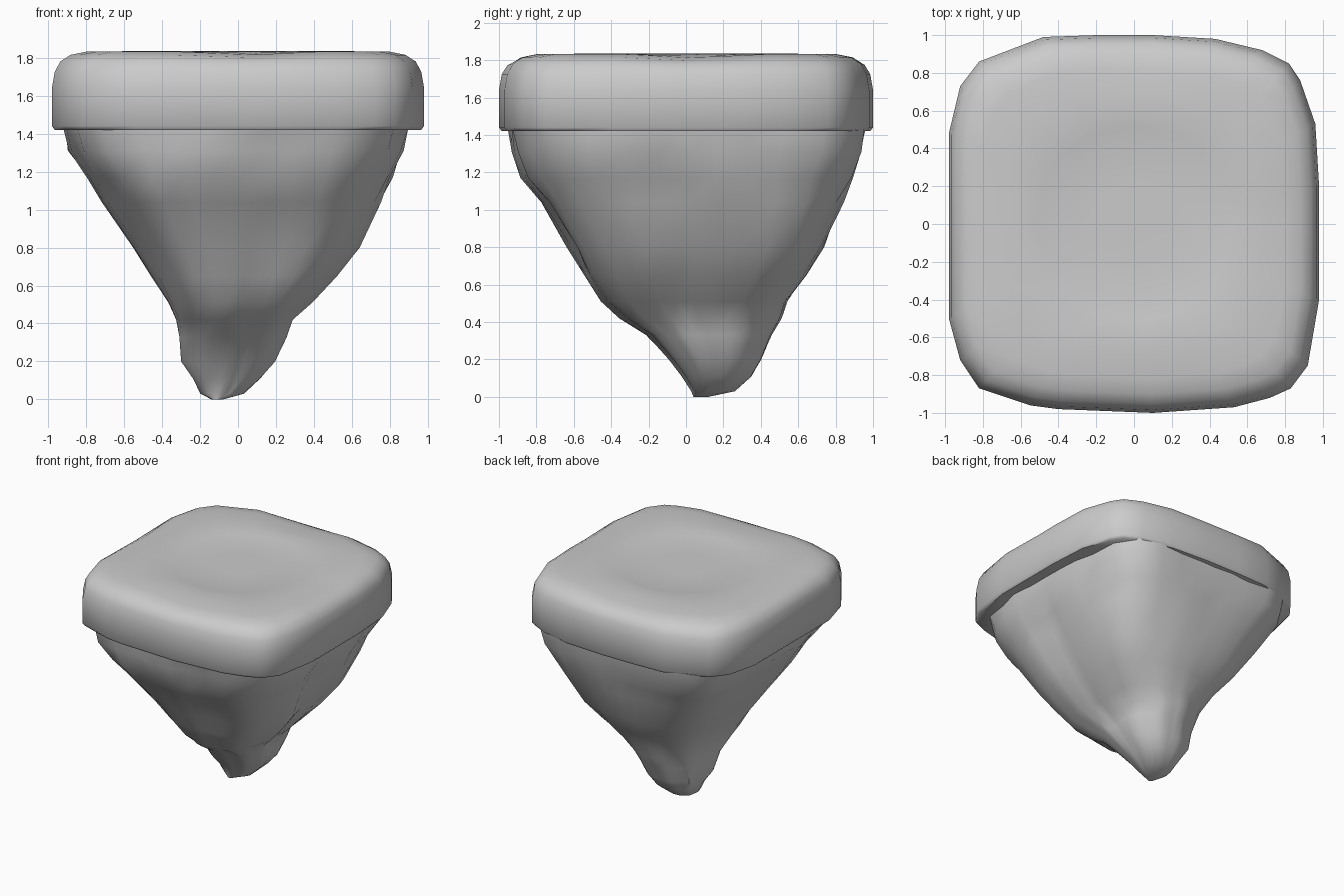
import bpy, math
from mathutils import Vector, noise

if "Cube" in bpy.data.objects:
    bpy.data.objects.remove(bpy.data.objects["Cube"])


def loft(name, rings, angle):
    """Skin a stack of equal-length closed rings and cap both ends."""
    n = len(rings[0])
    verts = [p for ring in rings for p in ring]
    faces = []
    for r in range(len(rings) - 1):
        for i in range(n):
            j = (i + 1) % n
            faces.append((r * n + i, r * n + j, (r + 1) * n + j, (r + 1) * n + i))
    faces.append(tuple(reversed(range(n))))
    faces.append(tuple(range(len(verts) - n, len(verts))))
    mesh = bpy.data.meshes.new(name)
    mesh.from_pydata(verts, [], faces)
    obj = bpy.data.objects.new(name, mesh)
    bpy.context.collection.objects.link(obj)
    bpy.ops.object.select_all(action='DESELECT')
    obj.select_set(True)
    bpy.context.view_layer.objects.active = obj
    bpy.ops.object.shade_smooth_by_angle(angle=math.radians(angle))
    return obj


# Ground slab: rounded-square outline, counter-clockwise
outline = [(.98, -.4), (.98, 0), (.98, .2), (.96, .53), (.88, .76), (.82, .85), (.68, .92),
           (.43, .98), (.1, 1), (-.2, 1), (-.48, .99), (-.82, .86), (-.92, .73), (-.98, .48),
           (-.98, 0), (-.98, -.5), (-.92, -.72), (-.82, -.87), (-.55, -.96), (-.4, -.98),
           (.1, -1), (.53, -.97), (.72, -.92), (.83, -.87), (.92, -.75)]
# (scale, height, dip at the middle of each side, roundness)
slab_profile = [(.985, 1.42, 0, 0), (1, 1.44, 0, 0), (1, 1.64, 0, 0), (.985, 1.725, 0, 0),
                (.955, 1.78, .008, 0), (.9, 1.815, .016, 0), (.82, 1.832, .018, .1),
                (.7, 1.832, .008, .5), (.58, 1.835, 0, 1), (.52, 1.822, 0, 1),
                (.2, 1.82, 0, 1)]
slab = []
for s, z, dip, rnd in slab_profile:
    ring = []
    for x, y in outline:
        k = s * (1 - rnd + rnd / math.hypot(x, y))
        ring.append((x * k, y * k, z - dip * max(0, math.cos(4 * math.atan2(y, x)))))
    slab.append(ring)
loft("ground_slab", slab, 50)

# Hanging rock: (height, x min, x max, y min, y max, squareness)
levels = [(1.43, -.89, .88, -.92, .94, 5.6), (1.31, -.87, .86, -.90, .92, 5),
          (1.17, -.78, .80, -.86, .88, 4.2), (1.04, -.70, .74, -.77, .83, 3.7),
          (.80, -.55, .63, -.62, .73, 3.3), (.65, -.45, .52, -.54, .63, 3.1),
          (.51, -.37, .39, -.45, .53, 2.9), (.42, -.33, .29, -.35, .50, 2.7),
          (.33, -.31, .26, -.21, .45, 2.5), (.20, -.30, .20, -.09, .40, 2.4),
          (.11, -.24, .12, -.02, .35, 2.3), (.03, -.20, .03, .03, .26, 2.2),
          (0, -.14, -.08, .04, .12, 2)]
SEGMENTS = 36
rock = []
for z, x0, x1, y0, y1, power in levels:
    ring = []
    cx, cy = (x0 + x1) / 2, (y0 + y1) / 2
    for i in range(SEGMENTS):
        a = 2 * math.pi * i / SEGMENTS
        c, s = math.cos(a), math.sin(a)
        r = (abs(c) ** power + abs(s) ** power) ** (-1 / power)
        # long vertical ridges plus a little uneven relief
        ridge = noise.noise(Vector((c * 2.6, s * 2.6, z * .9 + 3)))
        bump = noise.noise(Vector((c * 4, s * 4, z * 4)))
        r *= 1.0 + .08 * min(ridge, .25) + .05 * min(bump, .3)
        ring.append((cx + c * r * (x1 - x0) / 2, cy + s * r * (y1 - y0) / 2, z))
    rock.append(ring)
rock.reverse()
loft("hanging_rock", rock, 40)
